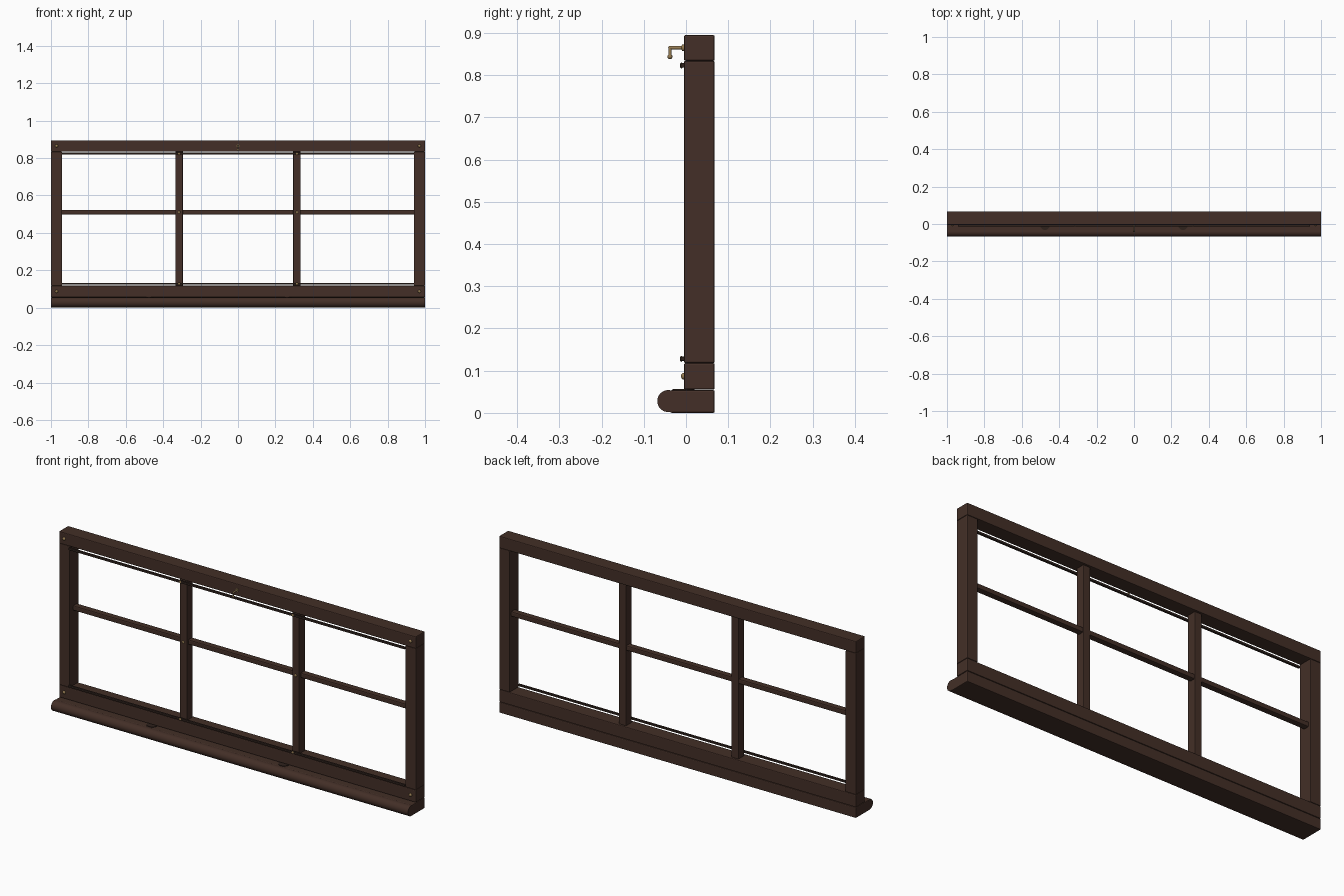
import bpy, math
from mathutils import Vector

if "Cube" in bpy.data.objects:
    bpy.data.objects.remove(bpy.data.objects["Cube"])

def material(name, rgb):
    m = bpy.data.materials.new(name)
    m.diffuse_color = (*rgb, 1)
    m.use_nodes = True
    m.node_tree.nodes["Principled BSDF"].inputs["Base Color"].default_value = m.diffuse_color
    return m

WOOD = material("dark brown wood", (0.056, 0.028, 0.020))
BEAD = material("darker brown bead", (0.028, 0.016, 0.012))
BRASS = material("aged brass", (0.30, 0.20, 0.085))

def finish(ob, name, mat):
    ob.name = name
    ob.data.materials.append(mat)
    return ob

def box(name, x, y, z, mat=WOOD, bevel=0.004):
    """Bevelled box from (min, max) ranges."""
    bpy.ops.mesh.primitive_cube_add(size=1, location=[(a + b) / 2 for a, b in (x, y, z)])
    ob = finish(bpy.context.object, name, mat)
    ob.scale = [b - a for a, b in (x, y, z)]
    bpy.ops.object.transform_apply(location=False, rotation=False, scale=True)
    if bevel:
        m = ob.modifiers.new("Bevel", 'BEVEL')
        m.width, m.segments = bevel, 2
    return ob

def rod(name, a, b, r, mat=BRASS, sides=16):
    """Cylinder between two points."""
    a, b = Vector(a), Vector(b)
    d = b - a
    bpy.ops.mesh.primitive_cylinder_add(vertices=sides, radius=r, depth=d.length, location=(a + b) / 2)
    ob = finish(bpy.context.object, name, mat)
    ob.rotation_euler = d.to_track_quat('Z', 'Y').to_euler()
    bpy.ops.object.shade_smooth_by_angle(angle=math.radians(40))
    return ob

def ball(name, loc, r, scale=(1, 1, 1), mat=BRASS):
    bpy.ops.mesh.primitive_uv_sphere_add(segments=16, ring_count=8, radius=r, location=loc)
    ob = finish(bpy.context.object, name, mat)
    ob.scale = scale
    bpy.ops.object.shade_smooth()
    return ob

# Sill with rounded nose
box("sill", (-1, 1), (-0.038, 0.068), (0, 0.054))
rod("sill_nose", (-1, -0.042, 0.028), (1, -0.042, 0.028), 0.026, WOOD, 32)

# Outer frame
FY = (-0.005, 0.068)
box("bottom_rail", (-1, 1), FY, (0.055, 0.118))
box("top_rail", (-1, 1), FY, (0.834, 0.895))
for s in (-1, 1):
    box("stile", sorted((s * 0.94, s)), FY, (0.118, 0.834))

# Vertical mullions and horizontal glazing bars
for s in (-1, 1):
    box("mullion", (s * 0.315 - 0.02, s * 0.315 + 0.02), (0.012, 0.058), (0.116, 0.836), bevel=0.003)
for x in ((-0.945, -0.33), (-0.30, 0.30), (0.33, 0.945)):
    box("glazing_bar", x, (0.024, 0.056), (0.498, 0.523), bevel=0.005)

# Thin beads just clear of the rails
for z in ((0.123, 0.133), (0.818, 0.829)):
    box("bead", (-0.942, 0.942), (-0.013, -0.002), z, BEAD, 0.002)

# Brass screws in the rail corners and on the mullions
for s in (-1, 1):
    for z in (0.087, 0.865):
        ball("corner_screw", (s * 0.97, -0.005, z), 0.008, (1, 0.9, 1))
    for z, y in ((0.128, -0.011), (0.51, 0.012), (0.823, -0.011)):
        ball("mullion_pin", (s * 0.315, y, z), 0.007, (1, 0.5, 1))

# Catch hook at the top centre
rod("hook_plate", (0, -0.009, 0.865), (0, -0.004, 0.865), 0.008)
rod("hook_arm", (0, -0.005, 0.865), (0, -0.038, 0.865), 0.004)
rod("hook_drop", (0, -0.038, 0.865), (0, -0.038, 0.844), 0.004)
ball("hook_elbow", (0, -0.038, 0.865), 0.0042)
ball("hook_tip", (0, -0.038, 0.844), 0.006)

# Small drain pads on the sill
for x in (-0.476, 0.262):
    rod("drain_pad", (x, -0.006, 0.053), (x, -0.006, 0.0565), 0.026, BEAD, 24)
